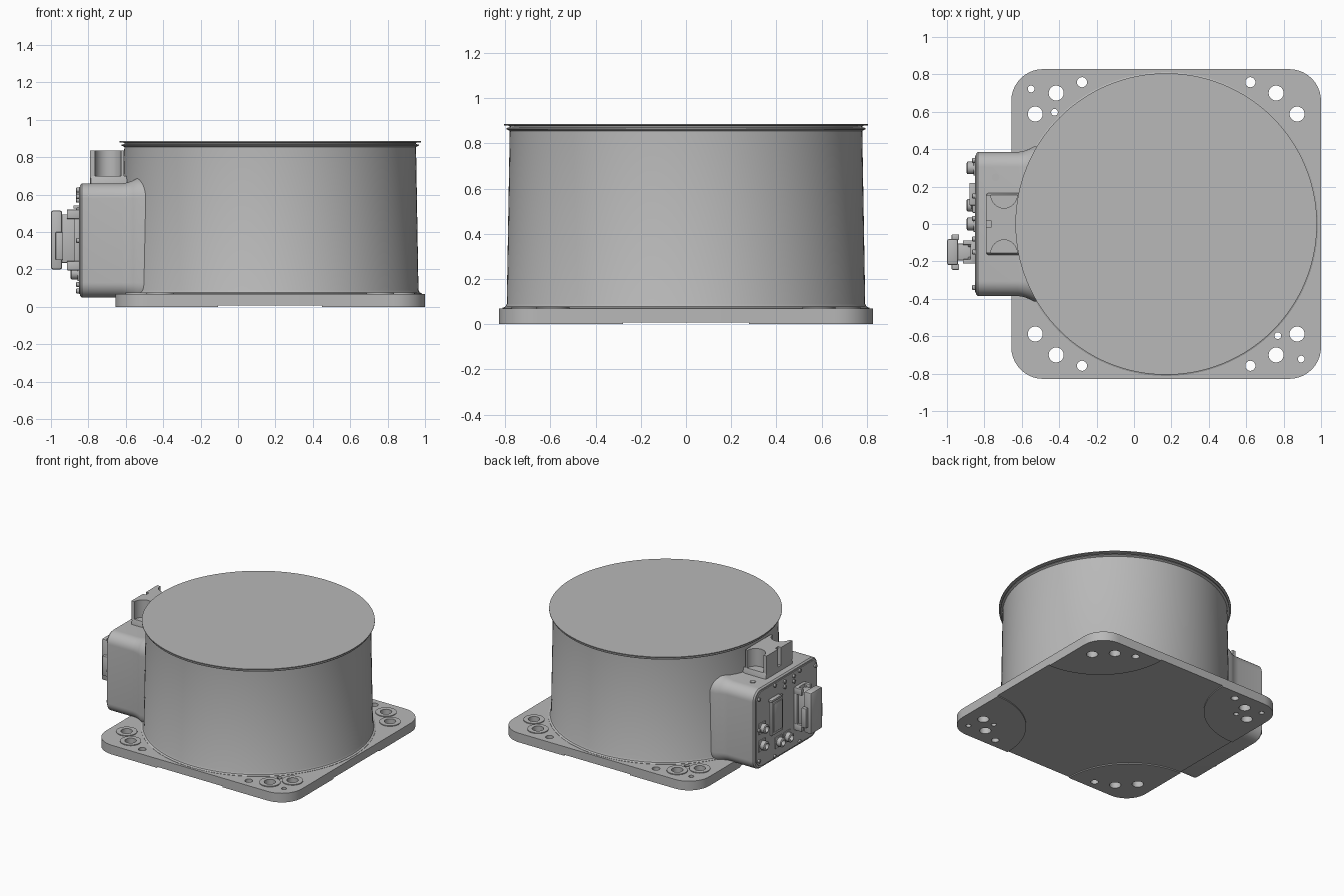
import bpy, bmesh
from math import cos, sin, pi, radians
from mathutils import Matrix, Vector

if "Cube" in bpy.data.objects:
    bpy.data.objects.remove(bpy.data.objects["Cube"], do_unlink=True)

metal = bpy.data.materials.new("grey_metal")
metal.use_nodes = True
metal.diffuse_color = (0.48, 0.48, 0.48, 1)
metal.node_tree.nodes["Principled BSDF"].inputs["Base Color"].default_value = metal.diffuse_color

CX = 0.172      # drum and plate centre
FACE = -0.845   # connector face


def finish(name, bm, angle=35):
    bmesh.ops.remove_doubles(bm, verts=bm.verts, dist=1e-5)
    bmesh.ops.recalc_face_normals(bm, faces=bm.faces)
    me = bpy.data.meshes.new(name)
    bm.to_mesh(me)
    bm.free()
    me.materials.append(metal)
    ob = bpy.data.objects.new(name, me)
    bpy.context.collection.objects.link(ob)
    smooth(ob, angle)
    return ob


def smooth(ob, angle=35):
    bpy.ops.object.select_all(action='DESELECT')
    ob.select_set(True)
    bpy.context.view_layer.objects.active = ob
    bpy.ops.object.shade_smooth_by_angle(angle=radians(angle))


def arc(cx, cy, r, a0, a1, n=10):
    return [(cx + r * cos(radians(a0 + (a1 - a0) * i / n)),
             cy + r * sin(radians(a0 + (a1 - a0) * i / n))) for i in range(n + 1)]


def rounded_rect(cx, cy, hx, hy, r, n=10):
    pts = []
    for k, (sx, sy) in enumerate([(1, 1), (-1, 1), (-1, -1), (1, -1)]):
        pts += arc(cx + sx * (hx - r), cy + sy * (hy - r), r, 90 * k, 90 * k + 90, n)
    return pts


def loft(name, loops):
    bm = bmesh.new()
    rings = [[bm.verts.new(p) for p in loop] for loop in loops]
    n = len(rings[0])
    for a, b in zip(rings, rings[1:]):
        for i in range(n):
            j = (i + 1) % n
            bm.faces.new((a[i], a[j], b[j], b[i]))
    bm.faces.new(rings[0])
    bm.faces.new(rings[-1])
    return finish(name, bm)


def prism(name, pts, z0, z1):
    return loft(name, [[(x, y, z) for x, y in pts] for z in (z0, z1)])


def x_prism(name, pts, x0, x1):
    return loft(name, [[(x, y, z) for y, z in pts] for x in (x0, x1)])


def lathe(name, profile, loc, steps=32, closed=False, sideways=False):
    # profile is (radius, height); sideways points the axis to -x
    bm = bmesh.new()
    vs = [bm.verts.new((r, 0, h)) for r, h in profile]
    es = [bm.edges.new(e) for e in zip(vs, vs[1:])]
    if closed:
        es.append(bm.edges.new((vs[-1], vs[0])))
    bmesh.ops.spin(bm, geom=vs + es, cent=(0, 0, 0), axis=(0, 0, 1), angle=2 * pi, steps=steps)
    m = Matrix.Translation(loc)
    if sideways:
        m = m @ Matrix.Rotation(-pi / 2, 4, 'Y')
    bm.transform(m)
    return finish(name, bm)


def box(name, lo, hi, bevel=0.0):
    bm = bmesh.new()
    bmesh.ops.create_cube(bm, size=1)
    lo, hi = Vector(lo), Vector(hi)
    for v in bm.verts:
        v.co = Vector(l + (c + 0.5) * (h - l) for l, h, c in zip(lo, hi, v.co))
    if bevel:
        bmesh.ops.bevel(bm, geom=bm.edges[:], offset=bevel, segments=2, affect='EDGES', profile=0.5)
    return finish(name, bm)


# Base plate with four thin corner feet underneath
plate = prism("base_plate", rounded_rect(CX, 0, 0.828, 0.828, 0.17), 0.008, 0.07)
feet = []
for k in range(4):
    c = 0.828 - 0.17
    outline = arc(c, c, 0.17, 0, 90) + arc(0.828, 0.828, 0.55, 180, 270, 24)
    turn = Matrix.Rotation(k * pi / 2, 2)
    pts = [turn @ Vector(p) for p in outline]
    feet.append(prism("corner_foot", [(p.x + CX, p.y) for p in pts], 0, 0.008))

# Bolt holes, with raised washers round the large ones
holes = []
for sx in (1, -1):
    for sy in (1, -1):
        for dx, dy, r in ((0.70, 0.588, 0.04), (0.588, 0.70, 0.04), (0.45, 0.758, 0.027)):
            holes.append((CX + sx * dx, sy * dy, r))
            if r > 0.03:
                lathe("bolt_pad", [(r, 0.068), (0.073, 0.068), (0.073, 0.076), (r, 0.076)],
                      (CX + sx * dx, sy * dy, 0), closed=True)
for s in (1, -1):
    holes += [(CX - s * 0.722, s * 0.722, 0.018), (CX - s * 0.597, s * 0.597, 0.018)]

cutters = bmesh.new()
for x, y, r in holes:
    bmesh.ops.create_cone(cutters, cap_ends=True, segments=32, radius1=r, radius2=r, depth=0.4,
                          matrix=Matrix.Translation((x, y, 0)))
cutter = finish("hole_cutter", cutters)
cutter.hide_render = True
for ob in [plate] + feet:
    mod = ob.modifiers.new("holes", 'BOOLEAN')
    mod.object = cutter
    mod.operation = 'DIFFERENCE'
    mod.solver = 'EXACT'
    bpy.context.view_layer.objects.active = ob
    bpy.ops.object.modifier_apply(modifier=mod.name)
    smooth(ob)
bpy.data.objects.remove(cutter, do_unlink=True)

# Drum with slight taper, foot fillet and double lip
lathe("drum", [(0, 0.05), (0.812, 0.05), (0.812, 0.072), (0.799, 0.078), (0.793, 0.09),
               (0.78, 0.855), (0.795, 0.862), (0.795, 0.868), (0.78, 0.870), (0.78, 0.877),
               (0.806, 0.880), (0.806, 0.886), (0.78, 0.886), (0, 0.886)], (CX, 0, 0), steps=128)

# Side housing flaring into the drum
sections = [(FACE, -0.01), (FACE + 0.01, 0), (-0.62, 0), (-0.59, 0.005), (-0.56, 0.016),
            (-0.535, 0.03), (-0.45, 0.03)]
loft("side_housing", [[(x, y, z) for y, z in
                       rounded_rect(0, 0.355, 0.385 + o, 0.305 + o, 0.08 + o)] for x, o in sections])

# Saddle block on top of the housing, scooped on both sides
loft("saddle_base", [[(x, y, z) for x, y in rounded_rect(-0.69, 0, 0.10, h, 0.01, 2)]
                     for h, z in ((0.165, 0.64), (0.165, 0.665), (0.155, 0.70))])
saddle = [(-0.79, -0.155)] + arc(-0.695, -0.155, 0.07, 180, 0, 16) + [(-0.61, -0.155), (-0.61, 0.155)]
saddle += arc(-0.695, 0.155, 0.07, 0, -180, 16) + [(-0.79, 0.155)]
saddle += [(-0.79, 0.018), (-0.765, 0.018), (-0.765, -0.018), (-0.79, -0.018)]
prism("saddle_block", saddle, 0.69, 0.835)
lathe("housing_cap_screw", [(0, 0), (0.02, 0), (0.02, 0.012), (0, 0.012)], (-0.74, 0.25, 0.655))

# Cover plate and its screws on the connector face
x_prism("face_cover", rounded_rect(0, 0.355, 0.365, 0.285, 0.07), FACE + 0.01, FACE - 0.006)
screw = [(0, 0), (0.013, 0), (0.013, 0.018), (0.009, 0.022), (0, 0.022)]
for y, z in [(s * 0.34, z) for s in (1, -1) for z in (0.12, 0.355, 0.59)] + \
            [(s * 0.15, z) for s in (1, -1) for z in (0.085, 0.625)]:
    lathe("cover_screw", screw, (FACE, y, z), 12, sideways=True)

# Round sockets
socket = [(0, 0), (0.042, 0), (0.042, 0.012), (0.034, 0.014), (0.034, 0.045), (0.026, 0.05),
          (0.022, 0.05), (0.022, 0.02), (0, 0.02)]
for y, z in ((0.30, 0.36), (0.30, 0.23), (0.10, 0.18), (0.0, 0.18)):
    lathe("round_socket", socket, (FACE, y, z), 24, sideways=True)
    box("socket_flange", (FACE - 0.012, y - 0.042, z - 0.042), (FACE, y + 0.042, z + 0.042), 0.003)

# Upright panel with a latch
box("upright_panel", (FACE - 0.02, 0.06, 0.26), (FACE, 0.20, 0.53), 0.004)
box("upright_panel_insert", (FACE - 0.026, 0.08, 0.28), (FACE, 0.18, 0.50), 0.003)
box("panel_latch", (FACE - 0.035, 0.10, 0.525), (FACE, 0.22, 0.543), 0.004)
for z in (0.57, 0.61):
    lathe("indicator_stud", screw, (FACE, 0.03, z), 12, sideways=True)
    lathe("indicator_stud", screw, (FACE, -0.08, z), 12, sideways=True)

# Large multi-pole plug
YP = -0.15
box("plug_flange", (FACE - 0.03, YP - 0.06, 0.20), (FACE, YP + 0.06, 0.52), 0.006)
box("plug_body", (-0.945, YP - 0.045, 0.235), (FACE, YP + 0.045, 0.495), 0.006)
box("plug_hood", (-1.0, YP - 0.07, 0.20), (-0.94, YP + 0.07, 0.515), 0.012)
for s in (1, -1):
    box("plug_lever", (-0.975, YP + s * 0.08 - 0.015, 0.25),
        (-0.935, YP + s * 0.08 + 0.015, 0.40), 0.005)
    for z in (0.22, 0.495):
        box("plug_clamp", (-0.915, YP + s * 0.05 - 0.012, z - 0.025),
            (FACE, YP + s * 0.05 + 0.012, z + 0.025), 0.004)
        lathe("plug_screw", screw, (FACE - 0.02, YP + s * 0.04, z), 12, sideways=True)
